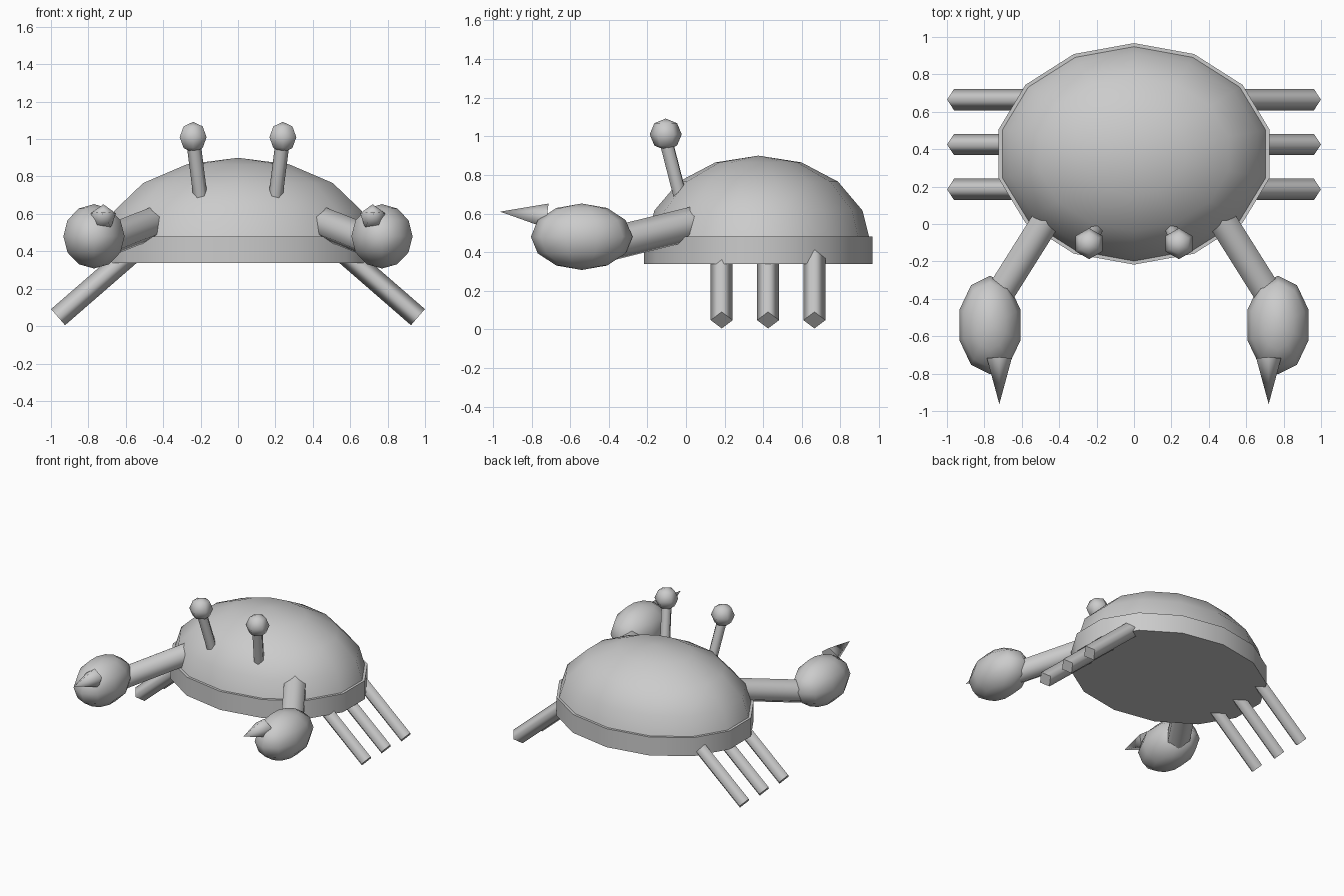
import bpy, bmesh, math
from mathutils import Vector

if "Cube" in bpy.data.objects:
    bpy.data.objects.remove(bpy.data.objects["Cube"])

grey = bpy.data.materials.new("plain_grey")
grey.diffuse_color = (0.6, 0.6, 0.6, 1)
grey.use_nodes = True
grey.node_tree.nodes["Principled BSDF"].inputs["Base Color"].default_value = grey.diffuse_color


def finish(name, bm, caps=()):
    """Smooth the skin, keep end caps flat with sharp rims."""
    bmesh.ops.recalc_face_normals(bm, faces=bm.faces[:])
    for f in bm.faces:
        f.smooth = True
    for cap in caps:
        cap.smooth = False
        for e in cap.edges:
            e.smooth = False
    mesh = bpy.data.meshes.new(name)
    bm.to_mesh(mesh)
    bm.free()
    mesh.materials.append(grey)
    obj = bpy.data.objects.new(name, mesh)
    bpy.context.collection.objects.link(obj)
    return obj


def ellipsoid(name, centre, radii, segs, rings, half=False):
    """Low-poly ball with a corner facing +y; half keeps only the upper dome."""
    bm = bmesh.new()
    last = rings // 2 if half else rings - 1
    rows = []
    for i in range(1, last + 1):
        t = math.pi * i / rings
        row = []
        for k in range(segs):
            a = 2 * math.pi * k / segs
            row.append(bm.verts.new((centre[0] + radii[0] * math.sin(t) * math.sin(a),
                                     centre[1] + radii[1] * math.sin(t) * math.cos(a),
                                     centre[2] + radii[2] * math.cos(t))))
        rows.append(row)
    top = bm.verts.new((centre[0], centre[1], centre[2] + radii[2]))
    bottom = None if half else bm.verts.new((centre[0], centre[1], centre[2] - radii[2]))
    for k in range(segs):
        n = (k + 1) % segs
        bm.faces.new((top, rows[0][k], rows[0][n]))
        for a, b in zip(rows, rows[1:]):
            bm.faces.new((a[k], b[k], b[n], a[n]))
        if bottom:
            bm.faces.new((bottom, rows[-1][n], rows[-1][k]))
    caps = [bm.faces.new(rows[-1])] if half else []
    return finish(name, bm, caps)


def rod(name, start, end, radius, sides, pointed=False):
    """Straight rod or spike with one corner facing up."""
    p, q = Vector(start), Vector(end)
    d = (q - p).normalized()
    side = d.cross(Vector((0, 0, 1))).normalized()
    up = side.cross(d)
    offsets = [up * math.cos(2 * math.pi * k / sides) * radius
               + side * math.sin(2 * math.pi * k / sides) * radius for k in range(sides)]
    bm = bmesh.new()
    a = [bm.verts.new(p + o) for o in offsets]
    caps = [bm.faces.new(a)]
    if pointed:
        tip = bm.verts.new(q)
        for k in range(sides):
            bm.faces.new((a[k], a[(k + 1) % sides], tip))
    else:
        b = [bm.verts.new(q + o) for o in offsets]
        caps.append(bm.faces.new(b))
        for k in range(sides):
            n = (k + 1) % sides
            bm.faces.new((a[k], a[n], b[n], b[k]))
    return finish(name, bm, caps)


# Domed shell
ellipsoid("shell", (0, 0.375, 0.44), (0.735, 0.583, 0.46), 14, 8, half=True)

# Flat belly disc under the shell
bm = bmesh.new()
rims = [[bm.verts.new((0.742 * math.sin(2 * math.pi * k / 14),
                       0.375 + 0.592 * math.cos(2 * math.pi * k / 14), z))
         for k in range(14)] for z in (0.338, 0.48)]
belly_caps = [bm.faces.new(r) for r in rims]
for k in range(14):
    n = (k + 1) % 14
    bm.faces.new((rims[0][k], rims[0][n], rims[1][n], rims[1][k]))
finish("belly", bm, belly_caps)

for s, label in ((-1, "left"), (1, "right")):
    # Three slanted legs
    for i, y in enumerate((0.185, 0.425, 0.665)):
        rod(f"{label}_leg_{i + 1}", (s * 0.52, y, 0.432), (s * 0.962, y, 0.048), 0.057, 4)
    # Arm, claw and claw tip
    rod(f"{label}_arm", (s * 0.42, 0.10, 0.565), (s * 0.725, -0.385, 0.445), 0.087, 6)
    ellipsoid(f"{label}_claw", (s * 0.77, -0.54, 0.48), (0.172, 0.263, 0.172), 10, 6)
    rod(f"{label}_claw_tip", (s * 0.72, -0.72, 0.582), (s * 0.72, -0.963, 0.61), 0.07, 5, pointed=True)
    # Eye on a stalk
    rod(f"{label}_eye_stalk", (s * 0.196, -0.02, 0.65), (s * 0.24, -0.11, 1.0), 0.038, 6)
    ellipsoid(f"{label}_eye", (s * 0.24, -0.105, 1.01), (0.083, 0.083, 0.082), 6, 4)
